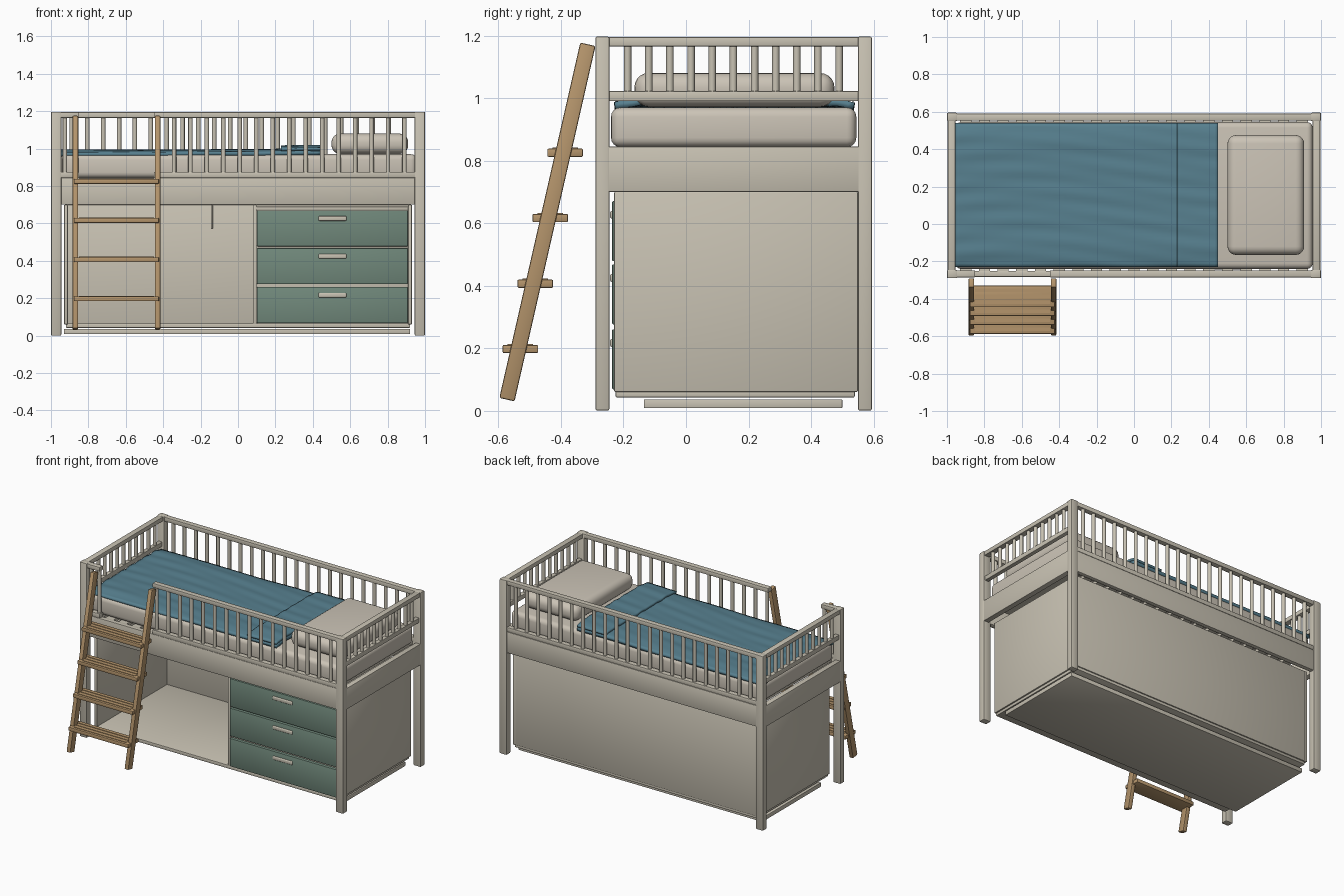
import bpy, bmesh, math
from mathutils import Vector

if "Cube" in bpy.data.objects:
    bpy.data.objects.remove(bpy.data.objects["Cube"])


def material(name, rgb):
    m = bpy.data.materials.new(name)
    m.use_nodes = True
    m.diffuse_color = (*rgb, 1)
    m.node_tree.nodes["Principled BSDF"].inputs["Base Color"].default_value = (*rgb, 1)
    return m


CREAM = material("cream paint", (0.58, 0.54, 0.45))
LINEN = material("linen", (0.60, 0.55, 0.47))
BLUE = material("blue fabric", (0.095, 0.215, 0.275))
GREEN = material("sage green", (0.165, 0.25, 0.20))
WOOD = material("oak wood", (0.46, 0.30, 0.15))


def finish(name, bm, mat, smooth=True):
    me = bpy.data.meshes.new(name)
    bm.to_mesh(me)
    bm.free()
    ob = bpy.data.objects.new(name, me)
    bpy.context.collection.objects.link(ob)
    me.materials.append(mat)
    if smooth:
        bpy.ops.object.select_all(action="DESELECT")
        ob.select_set(True)
        bpy.context.view_layer.objects.active = ob
        bpy.ops.object.shade_smooth_by_angle(angle=math.radians(35))
    return ob


def box(name, x, y, z, mat=CREAM, bevel=0.004, segments=2):
    """Rounded box from its x, y and z ranges."""
    bm = bmesh.new()
    bmesh.ops.create_cube(bm, size=1)
    for v in bm.verts:
        v.co = Vector([(r[0] + r[1]) / 2 + c * (r[1] - r[0]) for c, r in zip(v.co, (x, y, z))])
    if bevel:
        bmesh.ops.bevel(bm, geom=bm.edges[:], offset=bevel, segments=segments,
                        profile=0.5, affect="EDGES")
    return finish(name, bm, mat)


def spindles(name, places, z0, z1):
    """Row of round uprights in one mesh."""
    bm = bmesh.new()
    for x, y in places:
        made = bmesh.ops.create_cone(bm, cap_ends=True, segments=12, radius1=0.012,
                                     radius2=0.012, depth=z1 - z0)
        bmesh.ops.translate(bm, verts=made["verts"], vec=(x, y, (z0 + z1) / 2))
    return finish(name, bm, CREAM)


def spread(a, b, n):
    return [a + (b - a) * i / (n - 1) for i in range(n)]


FRONT, BACK = (-0.29, -0.245), (0.55, 0.595)
TOP = (1.165, 1.195)

# Posts, end boards and end guards
for side, s in (("right", -1), ("left", 1)):
    def ends(a, b):
        return tuple(sorted((s * a, s * b)))
    for label, y in (("front", FRONT), ("back", BACK)):
        box(f"{side}_{label}_post", ends(0.945, 1), y, (0, 1.197), bevel=0.006)
    box(f"{side}_end_board", ends(0.96, 0.998), (-0.28, 0.585), (0.70, 0.845))
    box(f"{side}_end_top_rail", ends(0.955, 0.995), (-0.27, 0.575), TOP)
    box(f"{side}_end_lower_rail", ends(0.96, 0.99), (-0.27, 0.575), (0.99, 1.022))
    spindles(f"{side}_end_spindles", [(s * 0.975, y) for y in spread(-0.187, 0.49, 11)], 1.01, 1.175)

# Long side boards and guard rails, open in front at the ladder
box("front_board", (-0.96, 0.96), (-0.283, -0.25), (0.70, 0.845))
box("back_board", (-0.96, 0.96), (0.56, 0.59), (0.70, 0.845))
for name, x, y in (("front", (-0.45, 0.96), (-0.285, -0.248)),
                   ("front_short", (-0.96, -0.85), (-0.285, -0.248)),
                   ("back", (-0.96, 0.96), (0.553, 0.59))):
    box(name + "_top_rail", x, y, TOP)
    box(name + "_lower_rail", x, y, (0.845, 0.876))
spindles("front_spindles", [(x, -0.266) for x in spread(-0.43, 0.89, 16)], 0.865, 1.175)
spindles("front_short_spindles", [(-0.925, -0.266), (-0.865, -0.266)], 0.865, 1.175)
spindles("back_spindles", [(x, 0.572) for x in spread(-0.89, 0.89, 22)], 0.865, 1.175)

# Slatted base
for i, x in enumerate(spread(-0.9, 0.9, 19)):
    box(f"bed_slat_{i + 1}", (x - 0.03, x + 0.03), (-0.25, 0.56), (0.822, 0.843), bevel=0)

# Mattress and pillow
box("mattress", (-0.955, 0.955), (-0.24, 0.545), (0.843, 0.97), LINEN, 0.03, 4)
box("pillow", (0.50, 0.91), (-0.165, 0.475), (0.972, 1.08), LINEN, 0.045, 5)


def blanket(name, x0, x1, base, thick, nx):
    """Gently creased cloth, lowered along its long edges."""
    bm = bmesh.new()
    bmesh.ops.create_grid(bm, x_segments=nx, y_segments=40, size=0.5)
    for v in bm.verts:
        x = x0 + (v.co.x + 0.5) * (x1 - x0)
        t = v.co.y
        crease = 0.003 * math.sin(46 * t + 3 * math.sin(2.6 * x)) * math.sin(5 * x + 9 * t)
        drop = 0.014 * max(0, (abs(t) - 0.38) / 0.12) ** 2
        rise = 0.008 * max(0, x + 0.4)
        v.co = Vector((x, 0.155 + t * 0.77, base + crease + rise - drop))
    ob = finish(name, bm, BLUE)
    mod = ob.modifiers.new("thickness", "SOLIDIFY")
    mod.thickness, mod.offset = thick, -1
    return ob


blanket("duvet", -0.96, 0.45, 0.992, 0.022, 50)
blanket("duvet_fold", 0.23, 0.45, 1.01, 0.014, 12)

# Cabinet under the bed, with an open bay on the right
box("cabinet_right_side", (-0.93, -0.91), (-0.23, 0.55), (0.06, 0.70))
box("cabinet_left_side", (0.91, 0.93), (-0.23, 0.55), (0.06, 0.70))
box("cabinet_divider", (0.08, 0.10), (-0.225, 0.54), (0.06, 0.70))
box("cabinet_back", (-0.92, 0.92), (0.53, 0.548), (0.06, 0.70))
box("cabinet_floor", (-0.92, 0.92), (-0.225, 0.54), (0.042, 0.066))
box("drawer_case_top", (0.09, 0.92), (-0.225, 0.54), (0.672, 0.69))
box("drawer_case_front", (0.09, 0.92), (-0.215, -0.20), (0.06, 0.68))
box("plinth", (-0.93, 0.92), (-0.135, 0.50), (0.008, 0.036), bevel=0.002)

# Drawers with pill shaped pulls
for i, z in enumerate((0.068, 0.276, 0.478)):
    box(f"drawer_front_{i + 1}", (0.102, 0.908), (-0.236, -0.212), (z, z + 0.192), GREEN, 0.003)
    box(f"drawer_pull_{i + 1}", (0.43, 0.58), (-0.243, -0.230), (z + 0.136, z + 0.161), CREAM, 0.006, 3)

# Small hanging cord in the open bay
box("hanging_cord", (-0.145, -0.135), (0.515, 0.532), (0.57, 0.70), CREAM, 0.003)

# Ladder: two leaning rails and four treads
FOOT, HEAD = Vector((0, -0.573, 0.035)), Vector((0, -0.314, 1.172))
lean = math.atan2(HEAD.y - FOOT.y, HEAD.z - FOOT.z)
length = (HEAD - FOOT).length
for side, x in (("right", -0.87), ("left", -0.43)):
    rail = box(f"ladder_{side}_rail", (-0.015, 0.015), (-0.025, 0.025),
               (-length / 2, length / 2), WOOD, 0.006)
    rail.location = (FOOT + HEAD) / 2 + Vector((x, 0, 0))
    rail.rotation_euler.x = -lean
for i, z in enumerate((0.198, 0.407, 0.617, 0.826)):
    y = FOOT.y + (z - FOOT.z) * math.tan(lean) + 0.006
    box(f"ladder_tread_{i + 1}", (-0.877, -0.423), (y - 0.057, y + 0.057),
        (z - 0.014, z + 0.012), WOOD, 0.004)
    for j in (-1, 0, 1):
        g = y + j * 0.032
        box(f"tread_{i + 1}_grip_{j + 2}", (-0.85, -0.45), (g - 0.009, g + 0.009),
            (z + 0.01, z + 0.015), WOOD, 0)
